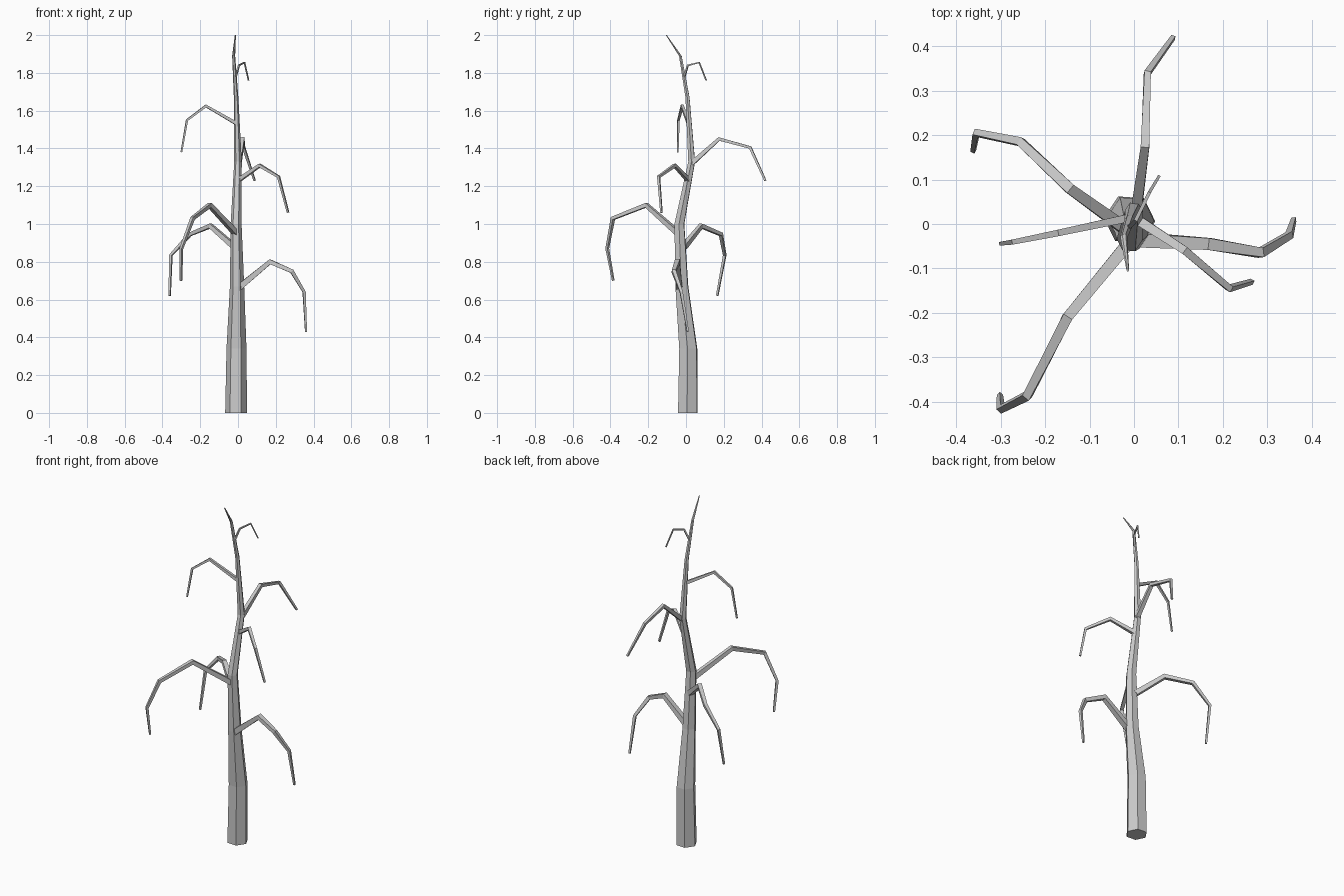
import bpy, bmesh, math
from mathutils import Vector

if "Cube" in bpy.data.objects:
    bpy.data.objects.remove(bpy.data.objects["Cube"])

bark = bpy.data.materials.new("grey bark")
bark.use_nodes = True
grey = (0.6, 0.6, 0.6, 1)
bark.diffuse_color = grey
bark.node_tree.nodes["Principled BSDF"].inputs["Base Color"].default_value = grey


def loft(name, rings):
    """Skin a list of equal-sized point rings and cap both ends."""
    bm = bmesh.new()
    loops = [[bm.verts.new(p) for p in ring] for ring in rings]
    n = len(loops[0])
    for a, b in zip(loops, loops[1:]):
        for i in range(n):
            j = (i + 1) % n
            bm.faces.new((a[i], a[j], b[j], b[i]))
    bm.faces.new(loops[0][::-1])
    bm.faces.new(loops[-1])
    bmesh.ops.recalc_face_normals(bm, faces=bm.faces)
    mesh = bpy.data.meshes.new(name)
    bm.to_mesh(mesh)
    bm.free()
    mesh.materials.append(bark)
    obj = bpy.data.objects.new(name, mesh)
    bpy.context.collection.objects.link(obj)


def trunk(stations):
    """Six-sided trunk through (x, y, z, radius) stations."""
    rings = []
    for x, y, z, r in stations:
        angles = [math.radians(60 * i - 4) for i in range(6)]
        rings.append([Vector((x + r * math.cos(a), y + r * math.sin(a), z)) for a in angles])
    loft("trunk", rings)


def branch(name, points, start, end):
    """Square twig along a bent path, tapering from start to end half-width."""
    pts = [Vector(p) for p in points]
    chord = pts[-1] - pts[0]
    across = Vector((-chord.y, chord.x, 0)).normalized()
    rings = []
    for i, p in enumerate(pts):
        before = (p - pts[i - 1]).normalized() if i else Vector()
        after = (pts[i + 1] - p).normalized() if i < len(pts) - 1 else Vector()
        along = (before + after).normalized()
        side = (across - along * across.dot(along)).normalized()
        up = along.cross(side)
        r = start + (end - start) * i / (len(pts) - 1)
        rings.append([p + (side * s + up * u) * r
                      for s, u in ((1, 1), (-1, 1), (-1, -1), (1, -1))])
    loft(name, rings)


# Trunk, swaying front to back as it rises
trunk([(-0.01, 0.01, 0, 0.058), (-0.008, 0.012, 0.34, 0.053),
       (-0.005, -0.022, 0.67, 0.038), (-0.01, -0.035, 1.0, 0.029),
       (0.0, 0.03, 1.33, 0.02), (-0.01, 0.008, 1.67, 0.012),
       (-0.023, -0.03, 1.89, 0.008), (-0.014, -0.104, 2.0, 0.003)])

# Drooping branches from the lowest to the highest
branch("lower_left_branch", [(0, -0.035, 0.66), (0.17, -0.045, 0.8), (0.285, -0.065, 0.75),
       (0.35, -0.025, 0.64), (0.36, 0.01, 0.43)], 0.016, 0.005)
branch("lower_right_branch", [(-0.02, -0.01, 0.88), (-0.145, 0.08, 0.99), (-0.255, 0.185, 0.945),
       (-0.355, 0.205, 0.835), (-0.362, 0.165, 0.62)], 0.014, 0.005)
branch("front_right_branch", [(-0.01, -0.04, 0.95), (-0.15, -0.21, 1.1), (-0.24, -0.387, 1.03),
       (-0.3, -0.417, 0.87), (-0.302, -0.385, 0.7)], 0.014, 0.005)
branch("front_left_branch", [(0, 0.015, 1.23), (0.115, -0.06, 1.31), (0.215, -0.145, 1.25),
       (0.265, -0.13, 1.06)], 0.011, 0.005)
branch("back_branch", [(0.005, 0.03, 1.32), (0.025, 0.175, 1.45), (0.03, 0.34, 1.405),
       (0.088, 0.42, 1.23)], 0.012, 0.005)
branch("upper_right_branch", [(-0.005, 0.015, 1.53), (-0.17, -0.02, 1.625), (-0.27, -0.04, 1.55),
       (-0.3, -0.044, 1.38)], 0.009, 0.004)
branch("top_twig", [(-0.016, -0.012, 1.77), (0.005, 0.01, 1.84), (0.034, 0.07, 1.855),
       (0.056, 0.107, 1.76)], 0.005, 0.003)
